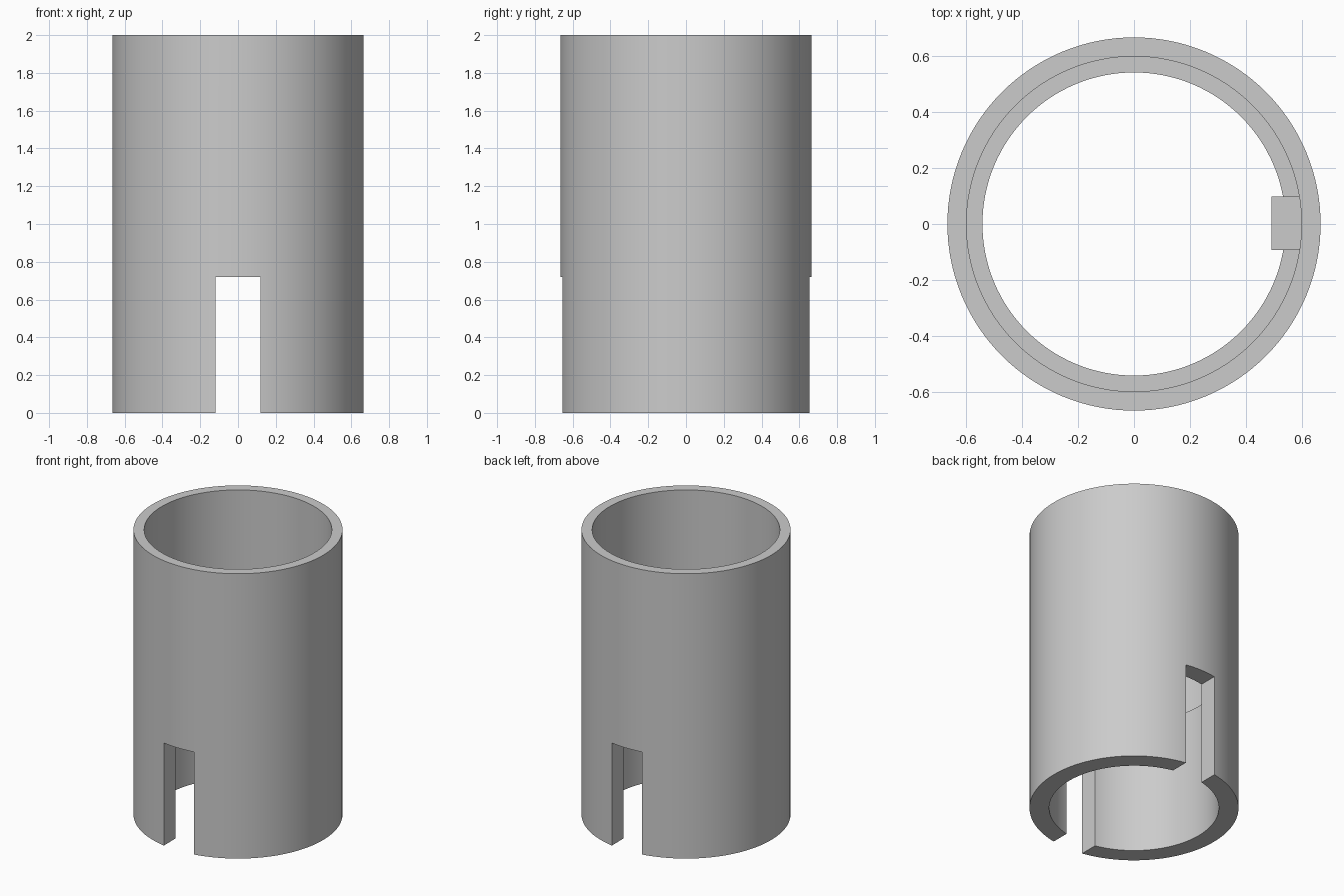
import bpy, bmesh, math

cube = bpy.data.objects.get("Cube")
if cube:
    bpy.data.objects.remove(cube, do_unlink=True)

OUTER, BORE, LOWER_BORE = 0.665, 0.597, 0.54
HEIGHT, LEDGE, SLOT_TOP = 2.0, 0.95, 0.72

grey = bpy.data.materials.new("plain_grey")
grey.use_nodes = True
colour = (0.6, 0.6, 0.6, 1)
grey.diffuse_color = colour
grey.node_tree.nodes["Principled BSDF"].inputs["Base Color"].default_value = colour


def make_object(name, bm):
    bmesh.ops.recalc_face_normals(bm, faces=bm.faces)
    mesh = bpy.data.meshes.new(name)
    bm.to_mesh(mesh)
    bm.free()
    mesh.materials.append(grey)
    obj = bpy.data.objects.new(name, mesh)
    bpy.context.collection.objects.link(obj)
    return obj


def lathe(name, profile, steps=128):
    bm = bmesh.new()
    verts = [bm.verts.new((r, 0, z)) for r, z in profile]
    edges = [bm.edges.new((a, b)) for a, b in zip(verts, verts[1:] + verts[:1])]
    bmesh.ops.spin(bm, geom=verts + edges, cent=(0, 0, 0), axis=(0, 0, 1),
                   angle=math.tau, steps=steps, use_merge=True)
    bmesh.ops.remove_doubles(bm, verts=bm.verts, dist=0.0001)
    return make_object(name, bm)


def box(name, low, high):
    bm = bmesh.new()
    bmesh.ops.create_cube(bm, size=1)
    for v in bm.verts:
        v.co = [(a + b) / 2 + c * (b - a) for a, b, c in zip(low, high, v.co)]
    return make_object(name, bm)


def combine(target, tool, operation):
    mod = target.modifiers.new(operation, 'BOOLEAN')
    mod.operation, mod.solver, mod.object = operation, 'EXACT', tool
    bpy.context.view_layer.objects.active = target
    bpy.ops.object.modifier_apply(modifier=mod.name)
    bpy.data.objects.remove(tool, do_unlink=True)


# Tube with a narrower lower bore that forms an inner ledge
sleeve = lathe("slotted_sleeve", [(LOWER_BORE, 0), (OUTER, 0), (OUTER, HEIGHT),
                                  (BORE, HEIGHT), (BORE, LEDGE), (LOWER_BORE, LEDGE)])

# Opposed slots through the front and back of the lower rim
combine(sleeve, box("slot_cutter", (-0.118, -1, -1), (0.118, 1, SLOT_TOP)), 'DIFFERENCE')

# Locating key on the inner left wall, rising above the ledge
combine(sleeve, box("locating_key", (0.49, -0.092, LEDGE - 0.03),
                    (0.63, 0.098, LEDGE + 0.19)), 'UNION')

bpy.ops.object.select_all(action='DESELECT')
sleeve.select_set(True)
bpy.context.view_layer.objects.active = sleeve
bpy.ops.object.shade_smooth_by_angle(angle=math.radians(30))
